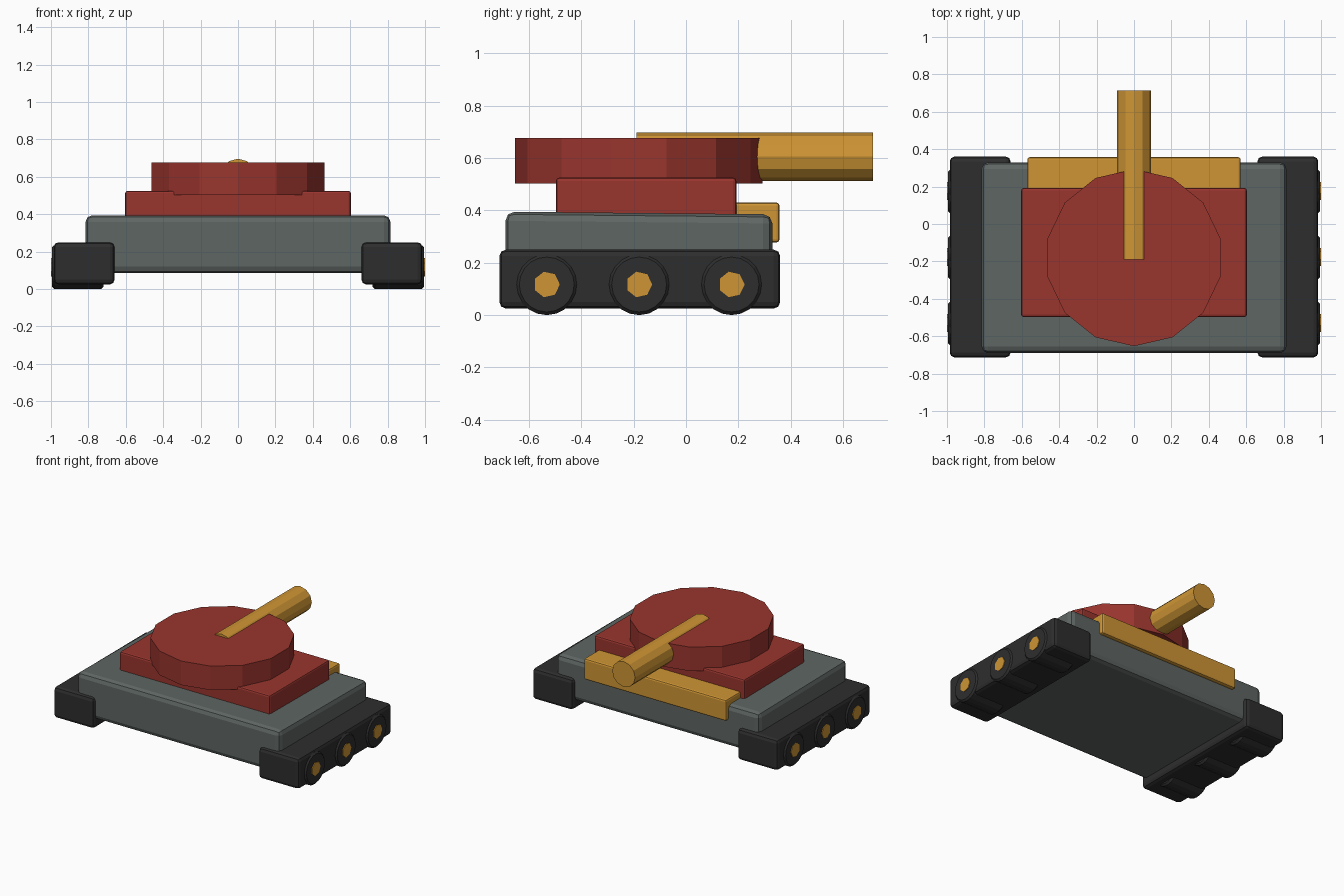
import bpy
import math
from mathutils import Matrix

cube = bpy.data.objects.get("Cube")
if cube:
    bpy.data.objects.remove(cube, do_unlink=True)


def material(name, r, g, b):
    m = bpy.data.materials.new(name)
    m.use_nodes = True
    m.diffuse_color = (r, g, b, 1)
    m.node_tree.nodes["Principled BSDF"].inputs["Base Color"].default_value = (r, g, b, 1)
    return m


RED = material("brick red", 0.32, 0.035, 0.027)
GREY = material("slate grey", 0.113, 0.133, 0.125)
GOLD = material("ochre gold", 0.62, 0.30, 0.035)
BLACK = material("charcoal", 0.027, 0.027, 0.027)


def finish(name, mat, bevel, segments=2):
    ob = bpy.context.object
    ob.name = name
    ob.data.materials.append(mat)
    if bevel:
        mod = ob.modifiers.new("soft edges", "BEVEL")
        mod.width = bevel
        mod.segments = segments
        mod.limit_method = "ANGLE"
        mod.angle_limit = math.radians(50)
    return ob


def box(name, mat, x, y, z, bevel):
    """Box between the given (low, high) pairs."""
    bpy.ops.mesh.primitive_cube_add(size=1)
    ob = finish(name, mat, bevel)
    size = [b - a for a, b in (x, y, z)]
    mid = [(a + b) / 2 for a, b in (x, y, z)]
    ob.data.transform(Matrix.Translation(mid) @ Matrix.Diagonal((*size, 1)))
    return ob


def drum(name, mat, axis, radius, low, high, centre, sides, bevel=0):
    """Cylinder along an axis, from low to high."""
    bpy.ops.mesh.primitive_cylinder_add(vertices=sides, radius=radius, depth=high - low)
    ob = finish(name, mat, bevel, 1)
    turn = {"x": Matrix.Rotation(math.pi / 2, 4, "Y"),
            "y": Matrix.Rotation(math.pi / 2, 4, "X"),
            "z": Matrix.Identity(4)}[axis]
    place = list(centre)
    place["xyz".index(axis)] = (low + high) / 2
    ob.data.transform(Matrix.Translation(place) @ turn)
    return ob


# Hull, its top sloping slightly down towards the gun end
hull = box("hull", GREY, (-0.815, 0.815), (-0.69, 0.33), (0.085, 0.395), 0.035)
for v in hull.data.vertices:
    if v.co.z > 0.2 and v.co.y > 0:
        v.co.z -= 0.01

# Deck, turret, gun and rear plate
box("upper_deck", RED, (-0.603, 0.603), (-0.497, 0.192), (0.37, 0.525), 0.012)
drum("turret", RED, "z", 0.473, 0.503, 0.677, (0, -0.18, 0), 14)
drum("gun_barrel", GOLD, "y", 0.092, -0.19, 0.714, (0, 0, 0.605), 12)
box("rear_plate", GOLD, (-0.57, 0.57), (0.15, 0.357), (0.277, 0.43), 0.012)

# Tracks with three wheels and hubs on each side
for side, sign in (("left", 1), ("right", -1)):
    def span(a, b):
        return tuple(sorted((sign * a, sign * b)))
    box(side + "_track", BLACK, span(0.66, 0.985), (-0.713, 0.36), (0.025, 0.25), 0.025)
    for i in range(3):
        y = -0.532 + 0.353 * i
        drum(f"{side}_wheel_{i + 1}", BLACK, "x", 0.117, *span(0.72, 0.995),
             (0, y, 0.117), 20, 0.012)
        drum(f"{side}_hub_{i + 1}", GOLD, "x", 0.05, *span(0.9, 1.0),
             (0, y, 0.117), 7)
